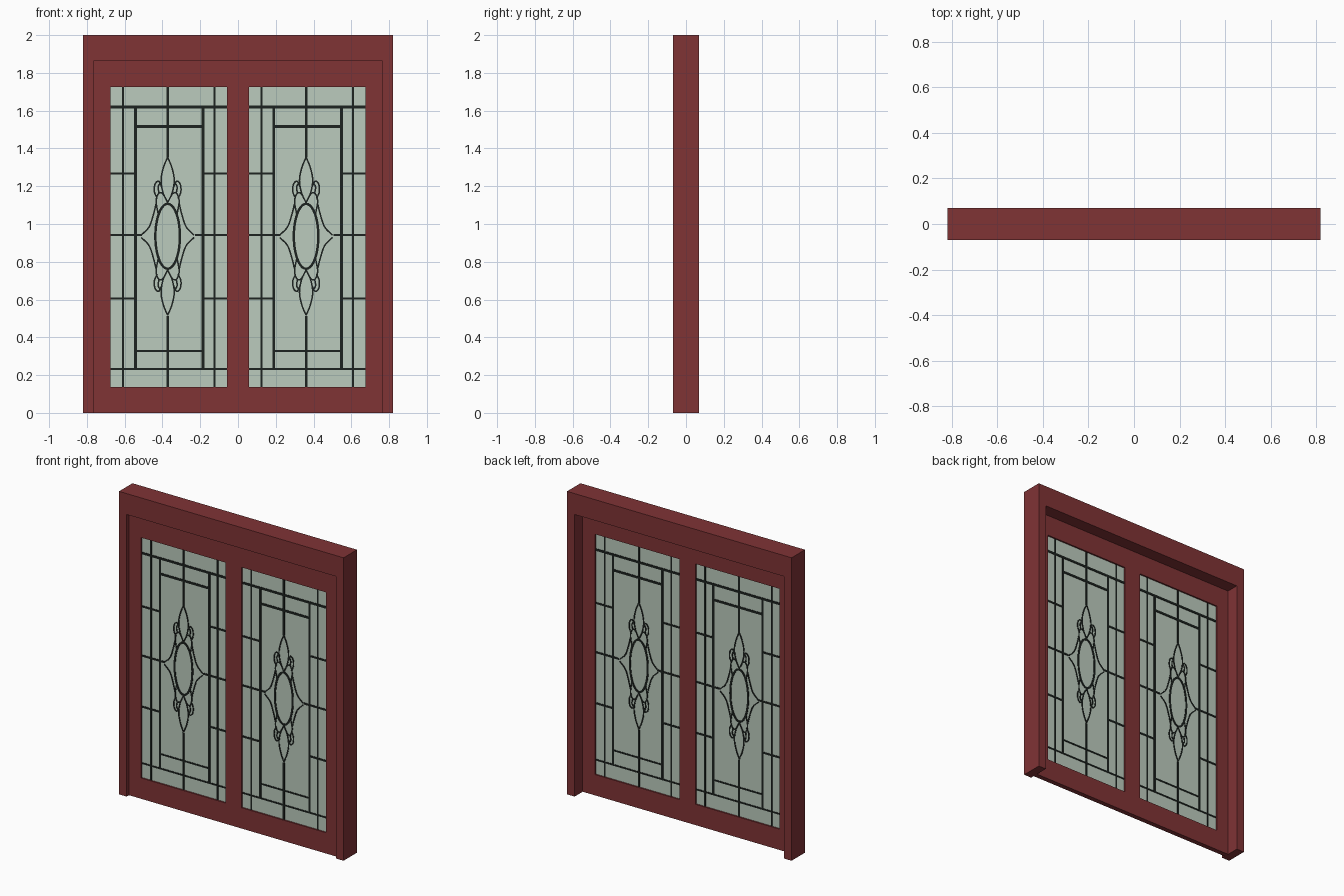
import bpy, bmesh, math
from mathutils import Vector

if "Cube" in bpy.data.objects:
    bpy.data.objects.remove(bpy.data.objects["Cube"], do_unlink=True)


def material(name, rgb):
    m = bpy.data.materials.new(name)
    m.use_nodes = True
    m.diffuse_color = (*rgb, 1)
    m.node_tree.nodes["Principled BSDF"].inputs["Base Color"].default_value = (*rgb, 1)
    return m


WOOD = material("red painted wood", (0.215, 0.033, 0.036))
GLASS = material("pale green glass", (0.50, 0.60, 0.51))
LEAD = material("dark lead", (0.012, 0.016, 0.014))


def finish(bm, name, mat):
    bmesh.ops.recalc_face_normals(bm, faces=bm.faces)
    me = bpy.data.meshes.new(name)
    bm.to_mesh(me)
    bm.free()
    me.materials.append(mat)
    ob = bpy.data.objects.new(name, me)
    bpy.context.collection.objects.link(ob)
    return ob


def thicken(bm, depth):
    """Extrude all the flat faces along +y."""
    geo = bmesh.ops.extrude_face_region(bm, geom=bm.faces[:], use_keep_orig=True)["geom"]
    verts = [g for g in geo if isinstance(g, bmesh.types.BMVert)]
    bmesh.ops.translate(bm, verts=verts, vec=(0, depth, 0))


def lattice(name, mat, xs, zs, y0, y1, holes=()):
    """Flat board on a grid of x and z lines, with some cells left open."""
    bm = bmesh.new()
    grid = [[bm.verts.new((x, y0, z)) for z in zs] for x in xs]
    for i in range(len(xs) - 1):
        for j in range(len(zs) - 1):
            if (i, j) not in holes:
                bm.faces.new((grid[i][j], grid[i + 1][j], grid[i + 1][j + 1], grid[i][j + 1]))
    bmesh.ops.delete(bm, geom=[v for v in bm.verts if not v.link_faces], context='VERTS')
    thicken(bm, y1 - y0)
    return finish(bm, name, mat)


def smooth_path(pts, steps=6):
    """Catmull-Rom curve through a few (x, z) points."""
    p = [Vector(q) for q in pts]
    p = [2 * p[0] - p[1]] + p + [2 * p[-1] - p[-2]]
    out = []
    for a, b, c, d in zip(p, p[1:], p[2:], p[3:]):
        for k in range(steps):
            t = k / steps
            out.append(0.5 * (2 * b + (c - a) * t + (2 * a - 5 * b + 4 * c - d) * t * t
                              + (3 * b - a - 3 * c + d) * t ** 3))
    return out + [p[-2]]


def strip(bm, pts, width, closed=False):
    """Flat ribbon of constant width along (x, z) points."""
    p = [Vector(q) for q in pts]
    n = len(p)
    pairs = []
    for i in range(n):
        before = p[i - 1] if closed or i > 0 else p[i]
        after = p[(i + 1) % n] if closed or i < n - 1 else p[i]
        t = (after - before).normalized()
        side = Vector((-t.y, t.x)) * width / 2
        pairs.append([bm.verts.new((q.x, CAME_Y0, q.y)) for q in (p[i] + side, p[i] - side)])
    for i in range(n if closed else n - 1):
        a, b = pairs[i], pairs[(i + 1) % n]
        bm.faces.new((a[0], a[1], b[1], b[0]))


# Depths, front to back
LEAF_Y0, LEAF_Y1 = -0.046, -0.014
GLASS_Y0, GLASS_Y1 = -0.036, -0.024
CAME_Y0, CAME_Y1 = -0.039, -0.021

# Outer frame: two jambs and a head
lattice("outer_frame", WOOD, [-0.82, -0.764, 0.764, 0.82], [0, 1.862, 2],
        -0.07, 0.07, holes={(1, 0)})

# Window sash with two openings
Z0, Z1 = 0.137, 1.724
HALF = 0.308
CENTRE = 0.3665
lattice("sash", WOOD,
        [-0.764, -CENTRE - HALF, -CENTRE + HALF, CENTRE - HALF, CENTRE + HALF, 0.764],
        [0, Z0, Z1, 1.862], LEAF_Y0, LEAF_Y1, holes={(1, 1), (3, 1)})

# Lead lines, relative to the pane centre
MID = -0.006
IN_L, IN_R = -0.177, 0.182
TOP, BOTTOM = 1.619, 0.232
THIN, THICK = 0.010, 0.015


def straight_leads(bm):
    for x in (-0.243, 0.243):
        strip(bm, [(x, Z0), (x, Z1)], THIN)
    for x in (IN_L, IN_R):
        strip(bm, [(x, BOTTOM), (x, TOP)], THICK)
    strip(bm, [(MID, Z0), (MID, 0.512)], 0.013)
    strip(bm, [(MID, 1.352), (MID, Z1)], 0.013)
    for z, w in ((TOP, THICK), (BOTTOM, THIN)):
        strip(bm, [(-HALF, z), (HALF, z)], w)
    for z, w in ((1.517, THICK), (0.328, THIN)):
        strip(bm, [(IN_L, z), (IN_R, z)], w)
    for z, left, right in ((1.267, IN_L, IN_R), (0.942, MID - 0.135, MID + 0.145),
                           (0.605, IN_L, IN_R)):
        strip(bm, [(-HALF, z), (left, z)], 0.012)
        strip(bm, [(right, z), (HALF, z)], 0.012)


# Quarter of the flower motif: (side, height) from the medallion centre
HEART = 0.935
MOTIF = [
    [(0, 0.418), (0.022, 0.365), (0.035, 0.298), (0.024, 0.23), (0, 0.178)],      # tall leaf
    [(0.14, 0.006), (0.098, 0.05), (0.074, 0.12), (0.062, 0.17)],                 # side point
    [(0, 0.178), (0.026, 0.225), (0.048, 0.226), (0.061, 0.185), (0.05, 0.118)],  # lower petal
    [(0.032, 0.262), (0.048, 0.292), (0.067, 0.275), (0.07, 0.235), (0.055, 0.2)],  # outer petal
    [(0.034, 0.288), (0.05, 0.262), (0.045, 0.226)],                              # petal vein
]


def motif_leads(bm):
    ring = [(MID + 0.065 * math.cos(a), HEART + 0.172 * math.sin(a))
            for a in (math.tau * k / 40 for k in range(40))]
    strip(bm, ring, 0.013, closed=True)
    for sx in (-1, 1):
        for sz in (-1, 1):
            for path in MOTIF:
                strip(bm, [(MID + sx * q.x, HEART + sz * q.y) for q in smooth_path(path)], 0.008)


# Panes and leadwork, left and right alike
for label, cx in (("right", -CENTRE), ("left", CENTRE)):
    lattice(label + "_pane", GLASS, [cx - HALF, cx + HALF], [Z0, Z1], GLASS_Y0, GLASS_Y1)
    for part, draw in (("straight_leads", straight_leads), ("flower_leads", motif_leads)):
        bm = bmesh.new()
        draw(bm)
        thicken(bm, CAME_Y1 - CAME_Y0)
        bmesh.ops.translate(bm, verts=bm.verts, vec=(cx, 0, 0))
        finish(bm, label + "_" + part, LEAD)
